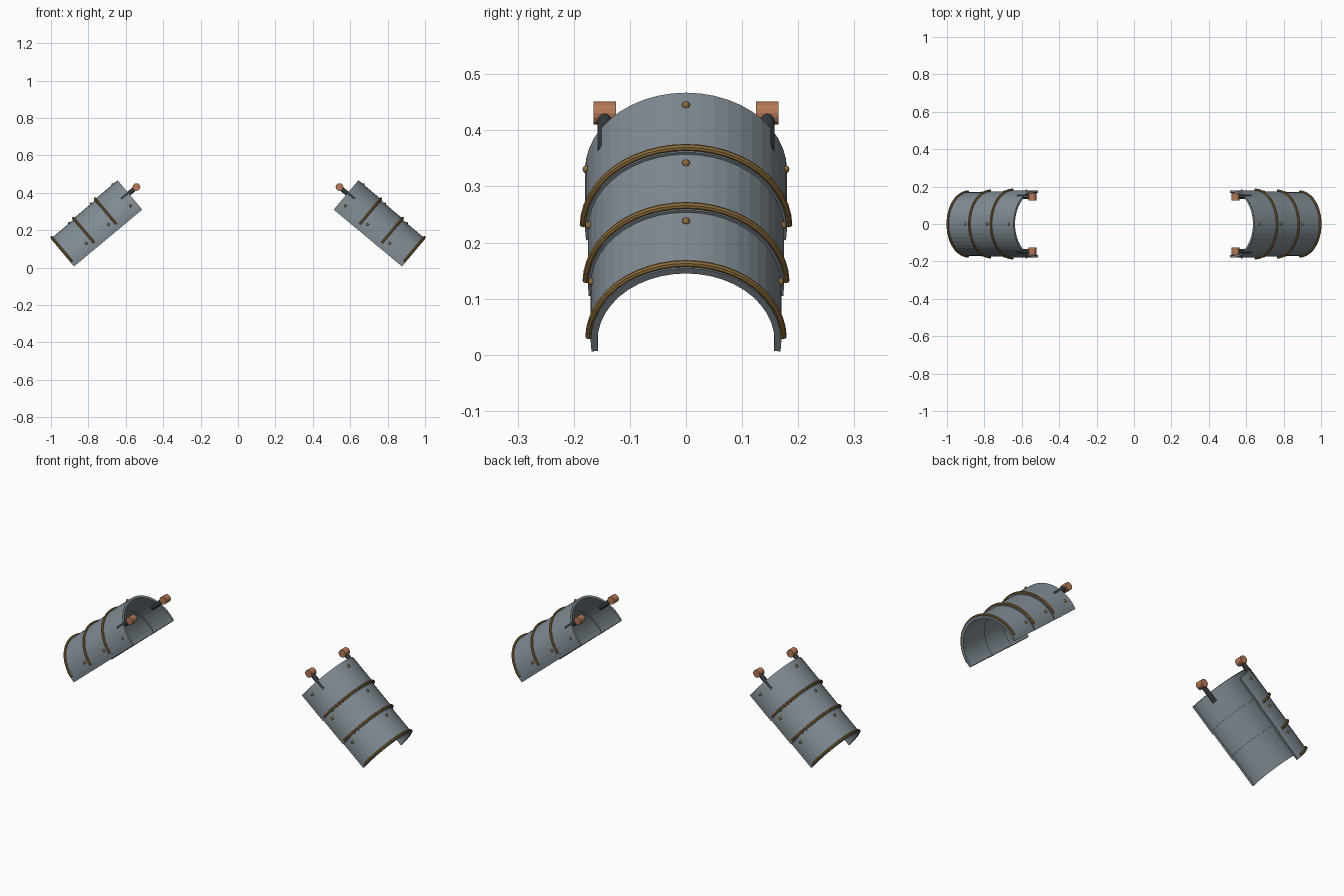
import bpy, bmesh, math
from mathutils import Vector, Matrix

if "Cube" in bpy.data.objects:
    bpy.data.objects.remove(bpy.data.objects["Cube"])

# Local frame of one guard: s runs down its axis, n points outward, y across
TILT = math.radians(40)
ORIGIN = Vector((0.512, 0, 0.31))
S = Vector((math.cos(TILT), 0, -math.sin(TILT)))
N = Vector((math.sin(TILT), 0, math.cos(TILT)))
Y = Vector((0, 1, 0))
CENTRE_N = 0.025


def place(s, y, n):
    return ORIGIN + S * s + Y * y + N * n


def material(name, rgb):
    m = bpy.data.materials.new(name)
    m.diffuse_color = (*rgb, 1)
    m.use_nodes = True
    m.node_tree.nodes["Principled BSDF"].inputs["Base Color"].default_value = m.diffuse_color
    return m


STEEL = material("steel", (0.215, 0.26, 0.29))
BRASS = material("brass", (0.26, 0.15, 0.045))
COPPER = material("copper", (0.46, 0.19, 0.095))
DARK = material("dark_leather", (0.035, 0.04, 0.045))


def finish(bm, name, mat, smooth=False):
    """Make the object and mirror it to the other side."""
    bmesh.ops.recalc_face_normals(bm, faces=bm.faces)
    me = bpy.data.meshes.new(name)
    bm.to_mesh(me)
    bm.free()
    me.materials.append(mat)
    for p in me.polygons:
        p.use_smooth = smooth
    ob = bpy.data.objects.new(name, me)
    bpy.context.collection.objects.link(ob)
    mod = ob.modifiers.new("other_side", 'MIRROR')
    mod.use_mirror_merge = False
    return ob


def arc_sweep(name, section, half_angle, segs, mat):
    """Sweep a closed (s, radius) section around the guard axis."""
    bm = bmesh.new()
    rings = []
    for i in range(segs + 1):
        a = math.radians(half_angle) * (2 * i / segs - 1)
        rings.append([bm.verts.new(place(s, r * math.sin(a), CENTRE_N + r * math.cos(a)))
                      for s, r in section])
    k = len(section)
    for r0, r1 in zip(rings, rings[1:]):
        for j in range(k):
            bm.faces.new((r0[j], r0[(j + 1) % k], r1[(j + 1) % k], r1[j]))
    bm.faces.new(rings[0])
    bm.faces.new(rings[-1][::-1])
    return finish(bm, name, mat)


def cylinder(name, a, b, radius, segs, mat):
    bm = bmesh.new()
    d = b - a
    mtx = Matrix.Translation((a + b) / 2) @ d.to_track_quat('Z', 'Y').to_matrix().to_4x4()
    bmesh.ops.create_cone(bm, cap_ends=True, segments=segs, radius1=radius,
                          radius2=radius, depth=d.length, matrix=mtx)
    return finish(bm, name, mat)


# Three overlapping plates: start, end, outer radius, rivet position
plates = [("upper", 0.0, 0.165, 0.180, 0.035),
          ("middle", 0.145, 0.32, 0.175, 0.19),
          ("lower", 0.30, 0.475, 0.170, 0.345)]
for name, s0, s1, r, rivet_s in plates:
    arc_sweep(name + "_plate", [(s0, r), (s1, r), (s1, r - 0.012), (s0, r - 0.012)],
              98, 24, STEEL)
    # rolled edge near the lower end
    tube = [(s1 - 0.009 + 0.0065 * math.cos(math.tau * k / 8),
             r + 0.003 + 0.0065 * math.sin(math.tau * k / 8)) for k in range(8)]
    arc_sweep(name + "_rim", tube, 89, 24, BRASS)
    # rivets at the crown and both sides
    bm = bmesh.new()
    for deg in (-80, 0, 80):
        a = math.radians(deg)
        p = place(rivet_s, r * math.sin(a), CENTRE_N + r * math.cos(a))
        bmesh.ops.create_uvsphere(bm, u_segments=10, v_segments=6, radius=0.0072,
                                  matrix=Matrix.Translation(p))
    finish(bm, name + "_rivets", BRASS, True)

# Straps inside the upper plate, each ending in a round buckle
for side, tag in ((-1, "front"), (1, "back")):
    y = 0.145 * side
    cylinder(tag + "_strap", place(-0.054, y, 0.112), place(0.05, y, 0.112), 0.0125, 12, DARK)
    cylinder(tag + "_buckle", place(-0.054, y - 0.02, 0.112), place(-0.054, y + 0.02, 0.112),
             0.0205, 16, COPPER)
